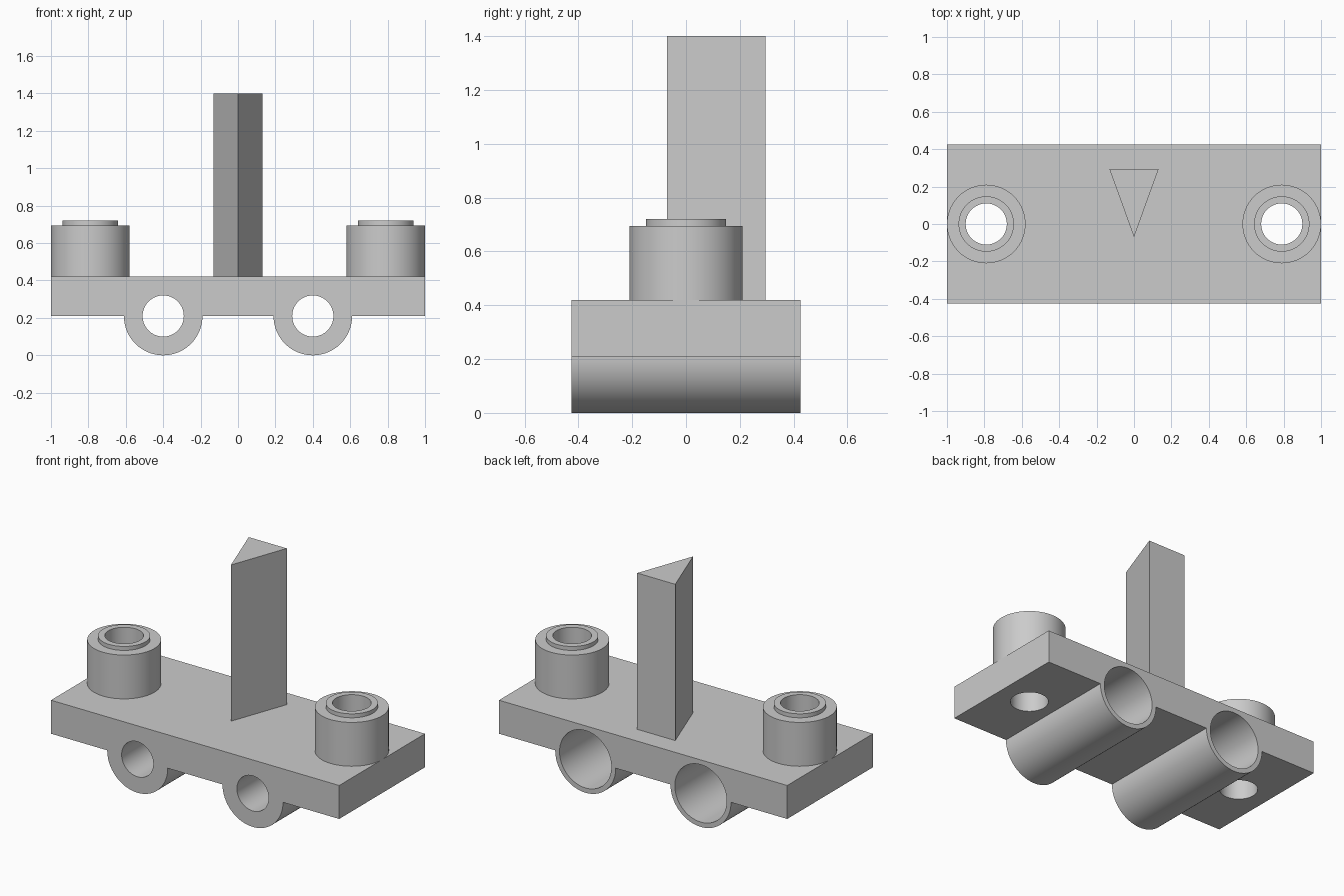
import bpy, bmesh, math
from mathutils import Matrix

if "Cube" in bpy.data.objects:
    bpy.data.objects.remove(bpy.data.objects["Cube"], do_unlink=True)

grey = bpy.data.materials.new("plain_grey")
grey.use_nodes = True
grey.diffuse_color = (0.6, 0.6, 0.6, 1)
grey.node_tree.nodes["Principled BSDF"].inputs["Base Color"].default_value = (0.6, 0.6, 0.6, 1)


def make_object(name, bm):
    bmesh.ops.recalc_face_normals(bm, faces=bm.faces)
    mesh = bpy.data.meshes.new(name)
    bm.to_mesh(mesh)
    bm.free()
    mesh.materials.append(grey)
    obj = bpy.data.objects.new(name, mesh)
    bpy.context.collection.objects.link(obj)
    return obj


def cylinder(name, radius, start, end, axis="Z"):
    """Cylinder between two points that differ along one axis only."""
    bm = bmesh.new()
    length = sum(b - a for a, b in zip(start, end))
    centre = [(a + b) / 2 for a, b in zip(start, end)]
    turn = Matrix.Rotation(math.pi / 2, 4, "X") if axis == "Y" else Matrix()
    bmesh.ops.create_cone(bm, cap_ends=True, segments=96, radius1=radius, radius2=radius,
                          depth=length, matrix=Matrix.Translation(centre) @ turn)
    return make_object(name, bm)


def prism(name, outline, bottom, top):
    """Extrude a flat outline upward."""
    bm = bmesh.new()
    face = bm.faces.new([bm.verts.new((x, y, bottom)) for x, y in outline])
    grown = bmesh.ops.extrude_face_region(bm, geom=[face])["geom"]
    verts = [v for v in grown if isinstance(v, bmesh.types.BMVert)]
    bmesh.ops.translate(bm, verts=verts, vec=(0, 0, top - bottom))
    return make_object(name, bm)


def combine(target, tool, operation):
    """Apply a boolean and discard the tool."""
    tool.hide_render = True
    mod = target.modifiers.new(operation, "BOOLEAN")
    mod.operation = operation
    mod.solver = "EXACT"
    mod.object = tool
    bpy.context.view_layer.objects.active = target
    bpy.ops.object.modifier_apply(modifier=mod.name)
    bpy.data.objects.remove(tool, do_unlink=True)


HALF = 0.425   # half depth of the plate, also its top height
MID = 0.215    # plate underside and bearing axis height
PEG = 0.79     # x of the upright sockets
ROD = 0.4      # x of the bearing tubes

# Base plate
carriage = prism("carriage_plate", [(-1, -HALF), (1, -HALF), (1, HALF), (-1, HALF)], MID, HALF)

# Solid parts: bearing tubes under the plate, sockets and raised rims on top
for s in (-1, 1):
    combine(carriage, cylinder("bearing_tube", 0.21, (s * ROD, -HALF, MID),
                               (s * ROD, HALF, MID), "Y"), "UNION")
    combine(carriage, cylinder("socket", 0.21, (s * PEG, 0, 0.35), (s * PEG, 0, 0.70)), "UNION")
    combine(carriage, cylinder("socket_rim", 0.148, (s * PEG, 0, 0.6), (s * PEG, 0, 0.725)), "UNION")

# Triangular post
post = prism("triangular_post", [(-0.132, 0.295), (0, -0.07), (0.132, 0.295)], 0.35, 1.405)
combine(carriage, post, "UNION")

# Holes: narrow rod bore, wide bearing pocket from the back, upright bore
for s in (-1, 1):
    combine(carriage, cylinder("rod_bore", 0.11, (s * ROD, -0.6, MID),
                               (s * ROD, 0.6, MID), "Y"), "DIFFERENCE")
    combine(carriage, cylinder("bearing_pocket", 0.18, (s * ROD, -0.15, MID),
                               (s * ROD, 0.6, MID), "Y"), "DIFFERENCE")
    combine(carriage, cylinder("socket_bore", 0.11, (s * PEG, 0, 0), (s * PEG, 0, 1)), "DIFFERENCE")

# Smooth curved walls, crisp edges; rest on the ground
carriage.location.z = -min(v.co.z for v in carriage.data.vertices)
bpy.ops.object.select_all(action="DESELECT")
carriage.select_set(True)
bpy.context.view_layer.objects.active = carriage
bpy.ops.object.shade_smooth_by_angle(angle=math.radians(30))
